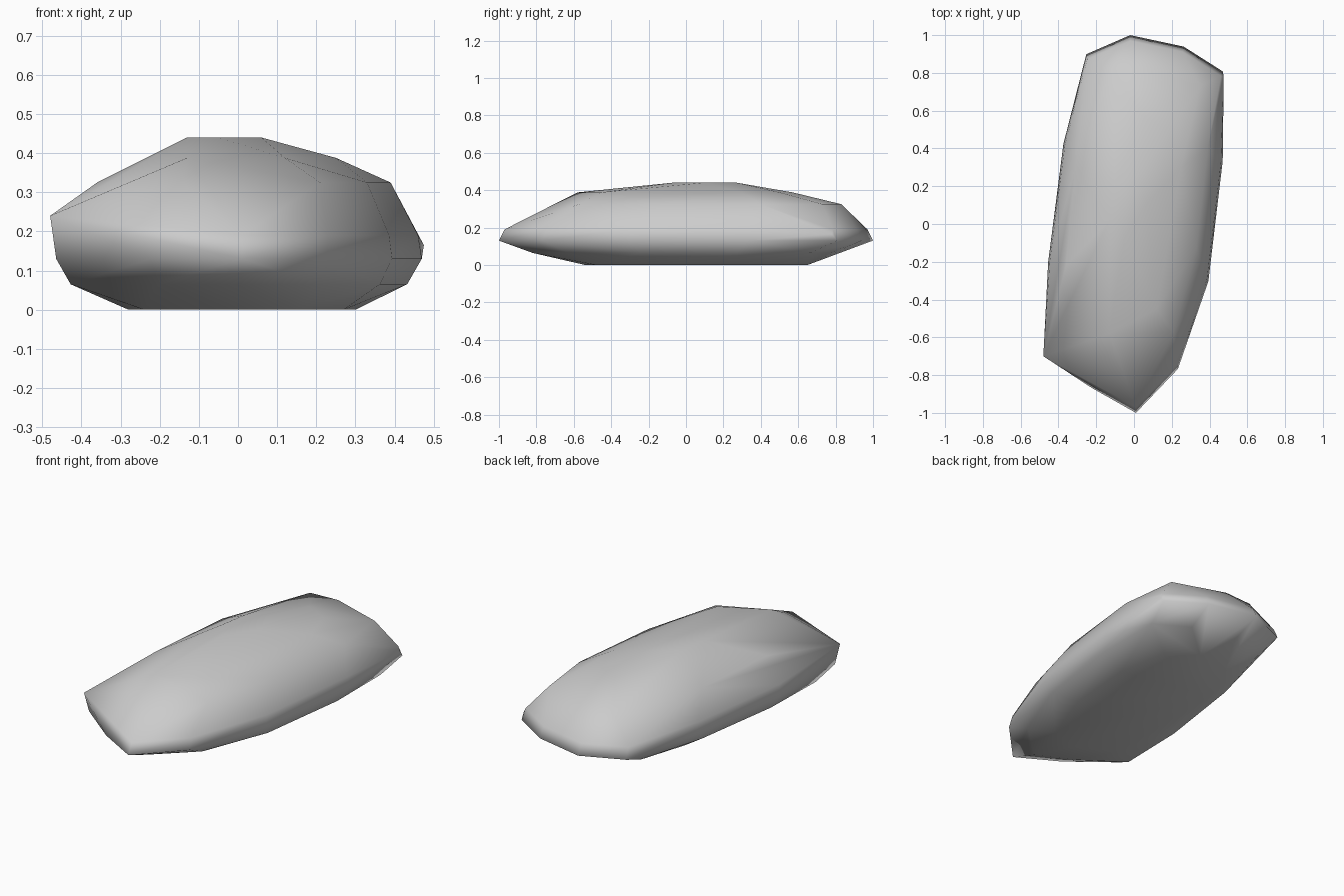
import bpy, bmesh

# Waist outline, used for the lower and the upper edge of the widest band
WAIST = [(0.01, -0.99), (-0.22, -0.86), (-0.46, -0.67), (-0.45, -0.2), (-0.37, 0.42),
         (-0.25, 0.89), (-0.02, 0.99), (0.26, 0.93), (0.465, 0.80), (0.465, 0.33),
         (0.39, -0.3), (0.23, -0.76)]

# Flat foot, sloping shoulder, crown and peak contours
FOOT = [(-0.02, -0.54), (0.15, -0.48), (0.27, -0.15), (0.30, 0.25), (0.25, 0.55),
        (0.08, 0.65), (-0.12, 0.62), (-0.24, 0.35), (-0.28, -0.1), (-0.24, -0.42)]
SHOULDER = [(-0.14, -0.70), (0.21, -0.57), (0.33, -0.13), (0.39, 0.4), (0.35, 0.73),
            (0.05, 0.83), (-0.12, 0.82), (-0.31, 0.3), (-0.36, -0.22)]
CROWN = [(-0.13, -0.58), (-0.21, -0.2), (-0.18, 0.2), (-0.06, 0.43), (0.05, 0.57),
         (0.19, 0.5), (0.25, 0.3), (0.12, -0.45)]
PEAK = [(-0.13, 0.02), (-0.05, -0.07), (0.06, 0.1), (0.03, 0.27), (-0.1, 0.2)]


def ring(bm, outline, z, sx=1.0, sy=1.0):
    for x, y in outline:
        bm.verts.new((x * sx, y * sy, z))


# Rock: facets wrapped around the stacked contours
bm = bmesh.new()
ring(bm, FOOT, 0.0)
ring(bm, WAIST, 0.065, 0.93, 0.83)
ring(bm, WAIST, 0.13, 1.01, 1.01)
ring(bm, WAIST, 0.19, 0.99, 0.98)
ring(bm, SHOULDER, 0.325)
ring(bm, CROWN, 0.388)
ring(bm, PEAK, 0.44)
bm.verts.new((-0.48, -0.70, 0.24))   # raised front corner
bm.verts.new((0.475, 0.78, 0.165))   # bulging back corner
bmesh.ops.convex_hull(bm, input=bm.verts[:])
loose = [v for v in bm.verts if not v.link_faces]
bmesh.ops.delete(bm, geom=loose, context='VERTS')
bmesh.ops.recalc_face_normals(bm, faces=bm.faces[:])

mesh = bpy.data.meshes.new("rock")
bm.to_mesh(mesh)
bm.free()
rock = bpy.data.objects.new("rock", mesh)
bpy.context.collection.objects.link(rock)
bpy.context.view_layer.objects.active = rock
rock.select_set(True)
bpy.ops.object.shade_smooth()
